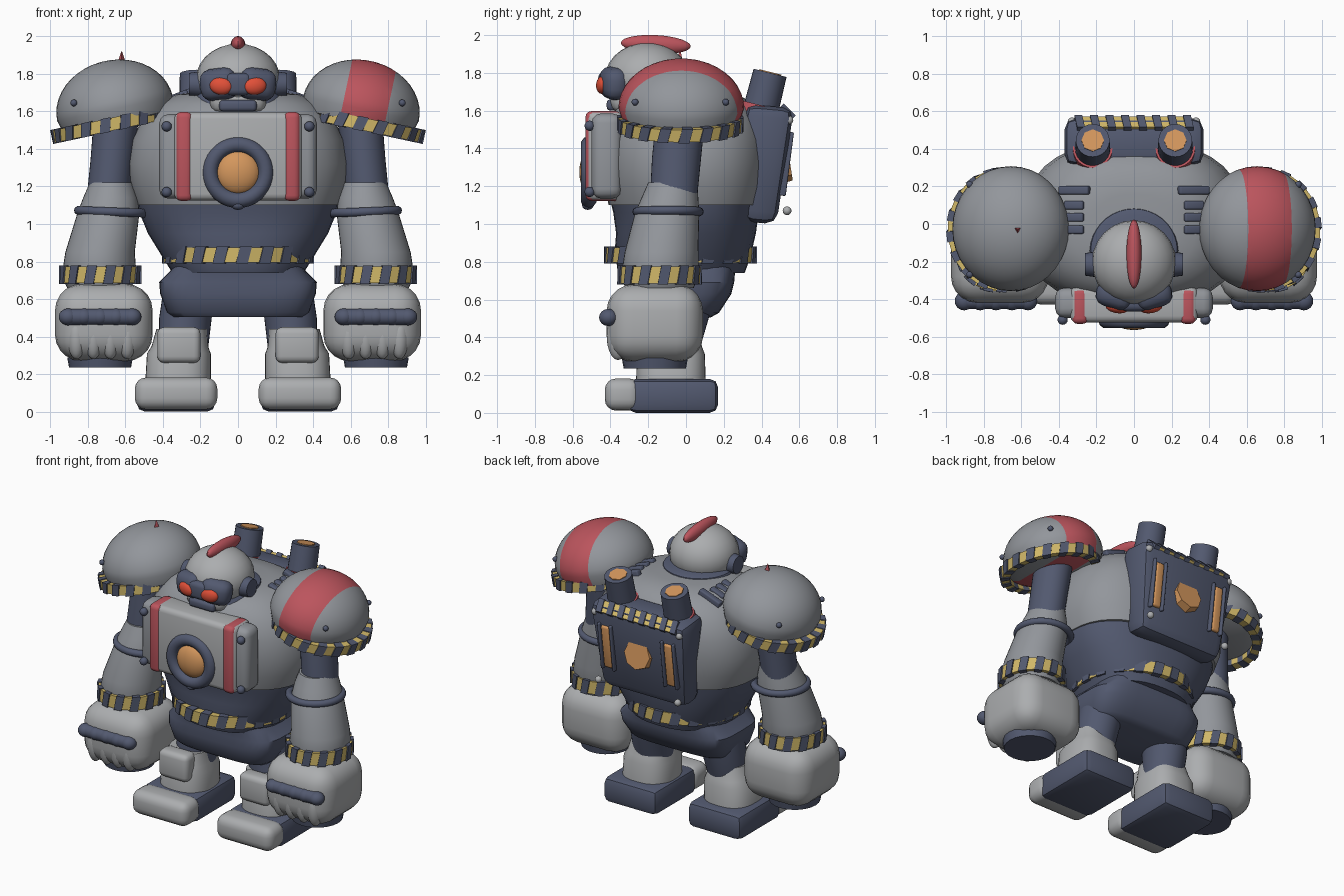
import bpy, bmesh, math
from mathutils import Vector

if "Cube" in bpy.data.objects:
    bpy.data.objects.remove(bpy.data.objects["Cube"])

def material(name, rgb):
    m = bpy.data.materials.new(name)
    m.diffuse_color = (*rgb, 1)
    m.use_nodes = True
    m.node_tree.nodes["Principled BSDF"].inputs["Base Color"].default_value = m.diffuse_color
    return m

STEEL = material("steel", (0.29, 0.305, 0.33))
PALE = material("pale_steel", (0.41, 0.42, 0.43))
DARK = material("navy", (0.085, 0.10, 0.16))
RED = material("red", (0.50, 0.09, 0.11))
YELLOW = material("yellow", (0.64, 0.48, 0.14))
ORANGE = material("orange", (0.66, 0.31, 0.11))
EYE = material("eye_red", (0.75, 0.08, 0.04))

def finish(name, bm, mats, loc=(0, 0, 0), rot=(0, 0, 0), angle=40):
    bmesh.ops.recalc_face_normals(bm, faces=bm.faces[:])
    me = bpy.data.meshes.new(name)
    bm.to_mesh(me)
    bm.free()
    ob = bpy.data.objects.new(name, me)
    bpy.context.collection.objects.link(ob)
    for m in mats:
        me.materials.append(m)
    ob.location, ob.rotation_euler = loc, rot
    bpy.ops.object.select_all(action='DESELECT')
    bpy.context.view_layer.objects.active = ob
    ob.select_set(True)
    bpy.ops.object.shade_smooth_by_angle(angle=math.radians(angle))
    return ob

def loft_mesh(rings, n=36, e=2.0):
    """Stacked superellipse rings (cx, cy, z, rx, ry), capped."""
    bm = bmesh.new()
    loops = []
    for cx, cy, z, rx, ry in rings:
        loop = []
        for i in range(n):
            c, s = math.cos(2 * math.pi * i / n), math.sin(2 * math.pi * i / n)
            x = math.copysign(abs(c) ** (2 / e), c)
            y = math.copysign(abs(s) ** (2 / e), s)
            loop.append(bm.verts.new((cx + rx * x, cy + ry * y, z)))
        loops.append(loop)
    for a, b in zip(loops, loops[1:]):
        for i in range(n):
            j = (i + 1) % n
            bm.faces.new((a[i], a[j], b[j], b[i]))
    bm.faces.new(loops[0])
    bm.faces.new(loops[-1])
    return bm

def loft(name, rings, mat, e=2.0):
    return finish(name, loft_mesh(rings, e=e), [mat])

def box(name, c, size, bevel, mat, rot=(0, 0, 0), bottom=(1, 1), seg=3):
    bm = bmesh.new()
    bmesh.ops.create_cube(bm, size=1)
    for v in bm.verts:
        k = bottom if v.co.z < 0 else (1, 1)
        v.co = (v.co.x * size[0] * k[0], v.co.y * size[1] * k[1], v.co.z * size[2])
    bmesh.ops.bevel(bm, geom=bm.edges[:], offset=bevel, segments=seg, profile=0.5, affect='EDGES')
    return finish(name, bm, [mat], c, rot)

def ball(name, c, r, mat, rot=(0, 0, 0)):
    bm = bmesh.new()
    bmesh.ops.create_uvsphere(bm, u_segments=24, v_segments=14, radius=1)
    bmesh.ops.scale(bm, vec=r if isinstance(r, tuple) else (r, r, r), verts=bm.verts)
    return finish(name, bm, [mat], c, rot)

def tube(name, a, b, r1, r2, mat, n=24):
    a, b = Vector(a), Vector(b)
    bm = bmesh.new()
    bmesh.ops.create_cone(bm, cap_ends=True, segments=n, radius1=r1, radius2=r2, depth=(b - a).length)
    return finish(name, bm, [mat], (a + b) / 2, (b - a).to_track_quat('Z', 'Y').to_euler())

def torus(name, c, rx, ry, r, mat, rot=(0, 0, 0)):
    bm = bmesh.new()
    n, k = 36, 10
    P = [[bm.verts.new(((rx + r * math.cos(v)) * math.cos(u), (ry + r * math.cos(v)) * math.sin(u), r * math.sin(v)))
          for v in (2 * math.pi * j / k for j in range(k))] for u in (2 * math.pi * i / n for i in range(n))]
    for i in range(n):
        for j in range(k):
            p, q, j2 = P[i], P[(i + 1) % n], (j + 1) % k
            bm.faces.new((p[j], q[j], q[j2], p[j2]))
    return finish(name, bm, [mat], c, rot, 80)

def hazard(name, path, n, h, depth, c=(0, 0, 0), rot=(0, 0, 0)):
    """Slanted blocks, alternately navy and yellow, along path(t, offset) -> (x, y)."""
    bm = bmesh.new()
    for i in range(n):
        yellow = i % 2
        out = depth * (0.75 if yellow else 1)
        hh = h * (0.88 if yellow else 1)
        v = []
        for z, sh in ((-hh, -0.18), (hh, 0.18)):
            for t, o in ((0, -depth), (1, -depth), (1, out), (0, out)):
                v.append(bm.verts.new((*path((i + t + sh) / n, o), z)))
        for f in ((0, 1, 2, 3), (4, 5, 6, 7), (0, 1, 5, 4), (1, 2, 6, 5), (2, 3, 7, 6), (3, 0, 4, 7)):
            bm.faces.new([v[k] for k in f]).material_index = yellow
    return finish(name, bm, [DARK, YELLOW], c, rot, 30)

def oval(rx, ry):
    return lambda t, o: ((rx + o) * math.cos(2 * math.pi * t), (ry + o) * math.sin(2 * math.pi * t))

# Torso, waist, belt, pelvis
loft("torso", [(0, 0, 1.10, .54, .41), (0, 0, 1.2, .575, .43), (0, 0, 1.32, .588, .44), (0, 0, 1.45, .565, .435),
               (0, 0, 1.56, .51, .405), (0, 0, 1.64, .43, .35), (0, 0, 1.69, .33, .27), (0, 0, 1.705, .2, .16)], STEEL, 2.5)
loft("waist", [(0, -.02, .74, .35, .33), (0, -.02, .82, .40, .36), (0, 0, .95, .48, .37),
               (0, 0, 1.06, .525, .385), (0, 0, 1.12, .535, .40)], DARK, 2.4)
hazard("belt", oval(.375, .375), 40, .045, .03, (0, -.03, .835))
loft("pelvis", [(0, -.06, .505, .35, .19), (0, -.05, .53, .38, .225), (0, -.03, .63, .415, .27),
                (0, -.02, .69, .42, .275), (0, -.02, .75, .36, .28), (0, -.02, .80, .33, .29)], DARK, 4)

# Chest plate with strips, rivets and core
box("chest_wings", (0, -.42, 1.36), (.84, .16, .45), .05, STEEL)
box("chest_plate", (0, -.43, 1.36), (.68, .19, .47), .035, PALE)
torus("core_ring", (0, -.515, 1.275), .148, .148, .042, DARK, (math.pi / 2, 0, 0))
ball("core_lens", (0, -.50, 1.275), (.12, .065, .12), ORANGE)
ball("core_latch", (0, -.52, 1.1), (.035, .03, .025), DARK)
for s in (-1, 1):
    box("chest_strip", (s * .287, -.437, 1.36), (.088, .19, .475), .03, RED)
    for z in (1.17, 1.52):
        ball("chest_rivet", (s * .38, -.51, z), .027, DARK)

# Neck and head
loft("collar", [(0, -.14, 1.62, .27, .25), (0, -.14, 1.71, .23, .22), (0, -.14, 1.725, .19, .19)], DARK)
ball("head", (0, -.205, 1.77), (.225, .225, .19), PALE)
box("jaw", (0, -.27, 1.66), (.30, .26, .14), .055, PALE)
box("mouth_grille", (0, -.37, 1.63), (.20, .10, .06), .02, DARK)
ball("crest", (0, -.16, 1.95), (.04, .185, .05), RED, (math.radians(-3), 0, 0))
for s in (-1, 1):
    box("visor", (s * .1, -.38, 1.745), (.205, .14, .17), .06, DARK, (0, s * .12, s * .28))
    ball("eye", (s * .09, -.445, 1.735), (.062, .03, .046), EYE, (0, -s * .1, s * .15))
    tube("ear", (s * .19, -.215, 1.745), (s * .26, -.215, 1.745), .07, .06, DARK)
box("visor_bridge", (0, -.41, 1.745), (.14, .11, .12), .03, DARK)

# Backpack with stripe bar, vents and exhausts
lean = math.radians(-5)
box("backpack", (0, .415, 1.315), (.75, .26, .62), .06, DARK, (lean, 0, 0), (.88, .7), 2)
hazard("backpack_stripe", lambda t, o: (-.31 + .62 * t, o), 15, .045, .03, (0, .528, 1.585), (math.radians(45), 0, 0))
tube("back_core", (0, .42, 1.31), (0, .55, 1.33), .12, .10, ORANGE, 8)
for s in (-1, 1):
    box("back_slot", (s * .245, .515, 1.32), (.065, .06, .31), .015, ORANGE, (-.13, 0, 0))
    for d in (-1, 1):
        box("slot_frame", (s * .245 + d * .045, .52, 1.32), (.02, .06, .34), .008, DARK, (-.13, 0, 0))
    ball("backpack_bolt", (s * .33, .545, 1.55), .023, PALE)
    ball("backpack_bolt", (s * .31, .535, 1.07), .023, PALE)
    p, q = Vector((s * .22, .385, 1.56)), Vector((s * .22, .445, 1.80))
    tube("exhaust", p, q, .095, .09, DARK)
    tube("exhaust_base", p, p.lerp(q, .28), .115, .105, RED)
    tube("exhaust_glow", p.lerp(q, .9), p.lerp(q, 1.02), .062, .06, ORANGE, 8)
    # Shoulder-top vents
    box("vent_glow", (s * .31, .08, 1.645), (.11, .21, .05), .01, ORANGE, (0, s * .35, 0))
    for i, y in enumerate((-.03, .035, .10, .18)):
        box("vent_bar", (s * .315, y, 1.67), (.17 if i == 3 else .11, .045, .06), .01, DARK, (0, s * .35, 0))

# Shoulder domes, with the red band on one side only
for s in (-1, 1):
    rings = [(0, 0, -.05, .24, .25), (0, 0, -.02, .295, .31)]
    for i in range(11):
        a = math.radians(i * 8.6)
        rings.append((0, 0, .05 + .26 * math.sin(a), .315 * math.cos(a), .333 * math.cos(a)))
    bm = loft_mesh(rings)
    if s > 0:
        for x in (-.10, .14):
            bmesh.ops.bisect_plane(bm, geom=bm.verts[:] + bm.edges[:] + bm.faces[:],
                                   plane_co=(x, 0, 0), plane_no=(1, 0, 0))
        for f in bm.faces:
            f.material_index = int(-.10 < f.calc_center_median().x < .14)
    finish("shoulder", bm, [STEEL, RED], (s * .645, -.025, 1.565), (0, s * .21, 0))
    hazard("shoulder_trim", oval(.29, .305), 36, .038, .03, (s * .68, -.03, 1.53), (0, s * .21, 0))
    for y in (-.27, .21):
        ball("shoulder_rivet", (s * .875, y, 1.645), .018, DARK)
tube("shoulder_spike", (-.62, -.03, 1.86), (-.62, -.03, 1.92), .025, .002, RED, 3)

# Arms and fists
for s in (-1, 1):
    loft("upper_arm", [(s * .69, -.065, 1.15, .115, .125), (s * .67, -.05, 1.35, .115, .13),
                       (s * .65, -.03, 1.55, .12, .13)], DARK)
    loft("forearm", [(s * .74, -.14, .66, .17, .18), (s * .74, -.14, .72, .20, .205), (s * .735, -.13, .85, .185, .195),
                     (s * .69, -.10, 1.06, .165, .17), (s * .68, -.085, 1.14, .145, .15),
                     (s * .675, -.07, 1.22, .115, .13)], STEEL)
    torus("elbow_ring", (s * .675, -.095, 1.065), .175, .165, .024, DARK, (0, -s * .04, 0))
    hazard("wrist_cuff", oval(.188, .193), 26, .05, .032, (s * .735, -.14, .73))
    box("fist", (s * .715, -.165, .475), (.52, .51, .41), .14, PALE, seg=5)
    tube("fist_pad", (s * .735, -.165, .235), (s * .735, -.165, .29), .165, .175, DARK)
    tube("knuckle_bar", (s * .56, -.41, .505), (s * .91, -.41, .505), .043, .043, DARK)
    for i in range(5):
        ball("knuckle", (s * (.565 + .085 * i), -.41, .505), (.05, .05, .045), DARK)
    for i in range(4):
        ball("finger", (s * (.59 + .09 * i), -.36, .41), (.052, .06, .13), PALE)

# Legs and feet
for s in (-1, 1):
    loft("thigh", [(s * .29, -.06, .33, .13, .13), (s * .28, -.03, .5, .14, .15), (s * .24, -.01, .70, .15, .17)], DARK)
    loft("boot", [(s * .32, -.08, .14, .175, .185), (s * .315, -.08, .31, .17, .18),
                  (s * .31, -.08, .35, .15, .165), (s * .30, -.08, .44, .135, .14)], PALE, 2.6)
    box("knee_pad", (s * .315, -.23, .355), (.23, .12, .19), .035, PALE)
    box("foot", (s * .33, -.07, .09), (.42, .48, .18), .045, DARK, seg=2)
    box("toe_cap", (s * .33, -.335, .097), (.44, .19, .17), .06, PALE, seg=4)
